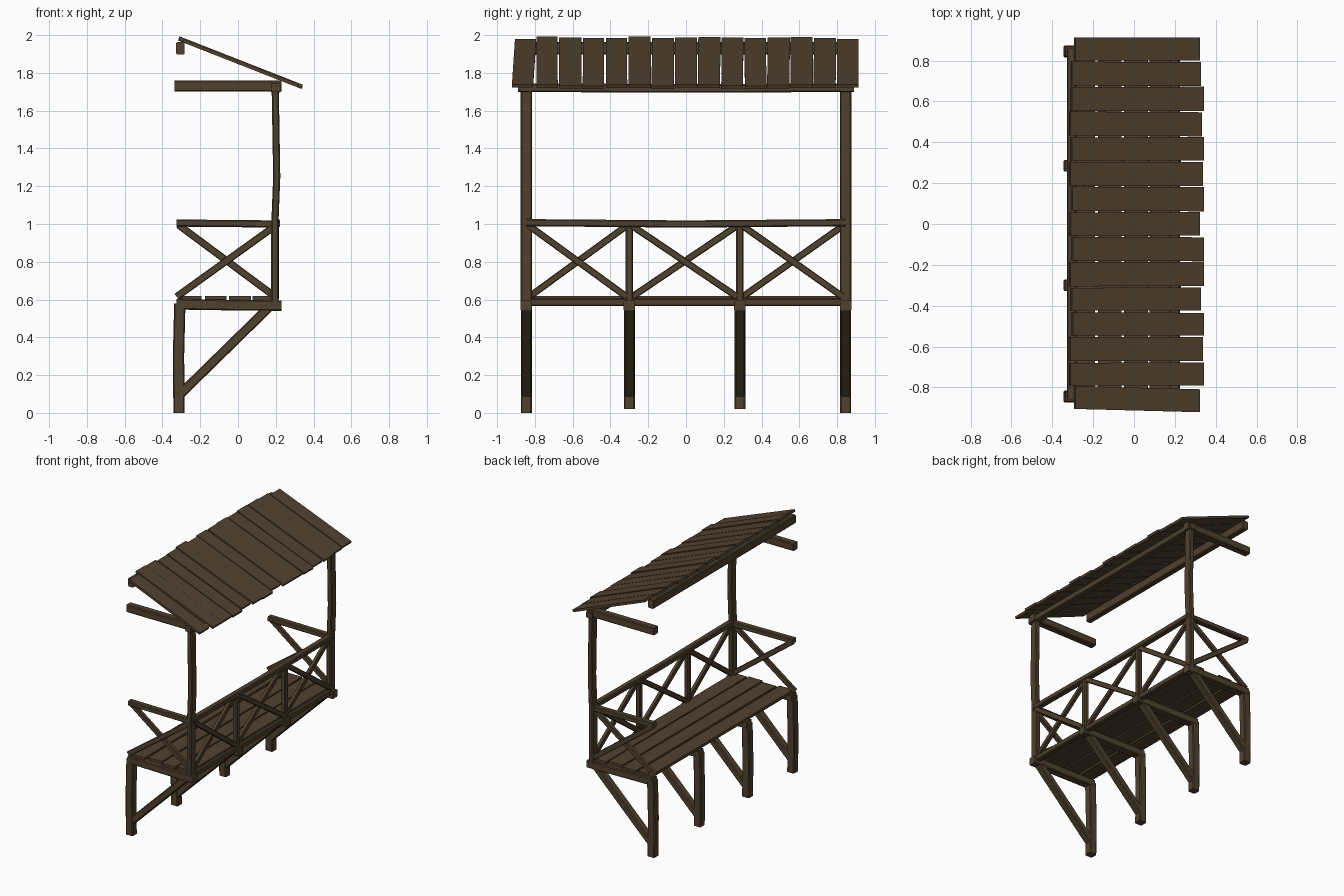
import bpy, bmesh, random
from mathutils import Vector

random.seed(4)
wood = bpy.data.materials.new("dark brown wood")
wood.diffuse_color = (0.08, 0.053, 0.027, 1)


def timber(name, pts, w, h, side, ch=0.006):
    """Sweep a chamfered rectangle along pts: w across 'side', h the other way."""
    pts = [Vector(p) for p in pts]
    d = (pts[-1] - pts[0]).normalized()
    s = Vector(side)
    u = d.cross(s).normalized()
    a, b = w / 2, h / 2
    prof = [(a, b - ch), (a - ch, b), (ch - a, b), (-a, b - ch),
            (-a, ch - b), (ch - a, -b), (a - ch, -b), (a, ch - b)]
    if ch == 0:
        prof = [(a, b), (-a, b), (-a, -b), (a, -b)]
    bm = bmesh.new()
    rings = [[bm.verts.new(p + s * i + u * j) for i, j in prof] for p in pts]
    n = len(prof)
    for r0, r1 in zip(rings, rings[1:]):
        for i in range(n):
            bm.faces.new((r0[i], r0[(i + 1) % n], r1[(i + 1) % n], r1[i]))
    bm.faces.new(rings[0][::-1])
    bm.faces.new(rings[-1])
    bmesh.ops.recalc_face_normals(bm, faces=bm.faces)
    me = bpy.data.meshes.new(name)
    bm.to_mesh(me)
    bm.free()
    me.materials.append(wood)
    ob = bpy.data.objects.new(name, me)
    bpy.context.collection.objects.link(ob)
    return ob


X, Y = (1, 0, 0), (0, 1, 0)
bays = [-0.845, -0.30, 0.285, 0.845]

# legs, diagonal braces and floor beams
for y in bays:
    z0 = 0.0 if abs(y) > 0.5 else 0.02
    timber("leg", [(-0.312, y, z0), (-0.315, y, 0.3), (-0.308, y, 0.58)], 0.058, 0.06, Y)
    timber("leg_brace", [(-0.30, y, 0.105), (0.165, y, 0.56)], 0.055, 0.05, Y)
    timber("floor_beam", [(-0.325, y, 0.575), (0, y, 0.57), (0.23, y, 0.568)], 0.06, 0.056, Y)

# floor planks and outer edge beam
for x, y0, y1 in [(-0.25, -0.86, 0.85), (-0.118, -0.84, 0.86), (0.01, -0.86, 0.84), (0.135, -0.85, 0.86)]:
    timber("floor_plank", [(x, y0, 0.608), (x, y1, 0.608)], 0.116, 0.022, X, 0)
timber("edge_beam", [(0.195, -0.85, 0.585), (0.195, 0.85, 0.585)], 0.04, 0.04, X)

# tall posts, roof arms, side rails and side crosses
for y in (-0.845, 0.845):
    timber("post", [(0.195, y, 0.57), (0.195, y, 1.0), (0.205, y, 1.25), (0.197, y, 1.72)],
           0.06, 0.038, Y)
    timber("roof_arm", [(-0.335, y, 1.73), (0.23, y, 1.73)], 0.055, 0.058, Y)
    timber("side_rail", [(-0.325, y, 1.005), (0.215, y, 1.0)], 0.045, 0.038, Y)
    timber("side_cross", [(-0.325, y - 0.008, 0.615), (0.19, y - 0.008, 0.985)], 0.028, 0.038, Y, 0.004)
    timber("side_cross", [(-0.315, y + 0.008, 0.995), (0.19, y + 0.008, 0.62)], 0.028, 0.038, Y, 0.004)

# long railing with uprights and crosses
timber("long_rail", [(0.2, -0.845, 1.007), (0.2, 0, 1.0), (0.2, 0.845, 1.007)], 0.045, 0.038, X)
for y in bays[1:3]:
    timber("rail_upright", [(0.195, y, 0.57), (0.195, y, 1.0)], 0.038, 0.038, Y)
for y0, y1 in zip(bays, bays[1:]):
    a, b = y0 + 0.015, y1 - 0.015
    timber("rail_cross", [(0.188, a, 0.615), (0.188, b, 0.99)], 0.028, 0.036, X, 0.004)
    timber("rail_cross", [(0.202, a, 0.99), (0.202, b, 0.615)], 0.028, 0.036, X, 0.004)

# beams carrying the roof
timber("eave_beam", [(0.2, -0.89, 1.722), (0.2, 0, 1.718), (0.2, 0.89, 1.722)], 0.05, 0.046, X)
timber("ridge_beam", [(-0.305, -0.86, 1.93), (-0.305, 0.86, 1.93)], 0.046, 0.066, X)

# roof boards, uneven at the lower edge
ends = [0.32, 0.34, 0.335, 0.34, 0.325, 0.34, 0.34, 0.32,
        0.34, 0.335, 0.34, 0.33, 0.34, 0.325, 0.32]
step = 0.1225
for i, e in enumerate(ends):
    y = -0.8575 + i * step
    x0 = -0.29 if i in (0, 14) else random.uniform(-0.315, -0.30)
    lift = 0.006 if i in (1, 5, 8, 12) else 0.0
    slope = -0.255 / 0.65
    z = lambda x: 1.978 + lift + slope * (x + 0.31)
    skew = 0.008 if i == 0 else random.uniform(-0.002, 0.002)
    timber("roof_board", [(x0, y + skew, z(x0)), (e, y - skew, z(e))],
           random.uniform(0.110, 0.119), 0.018, Y, 0)
